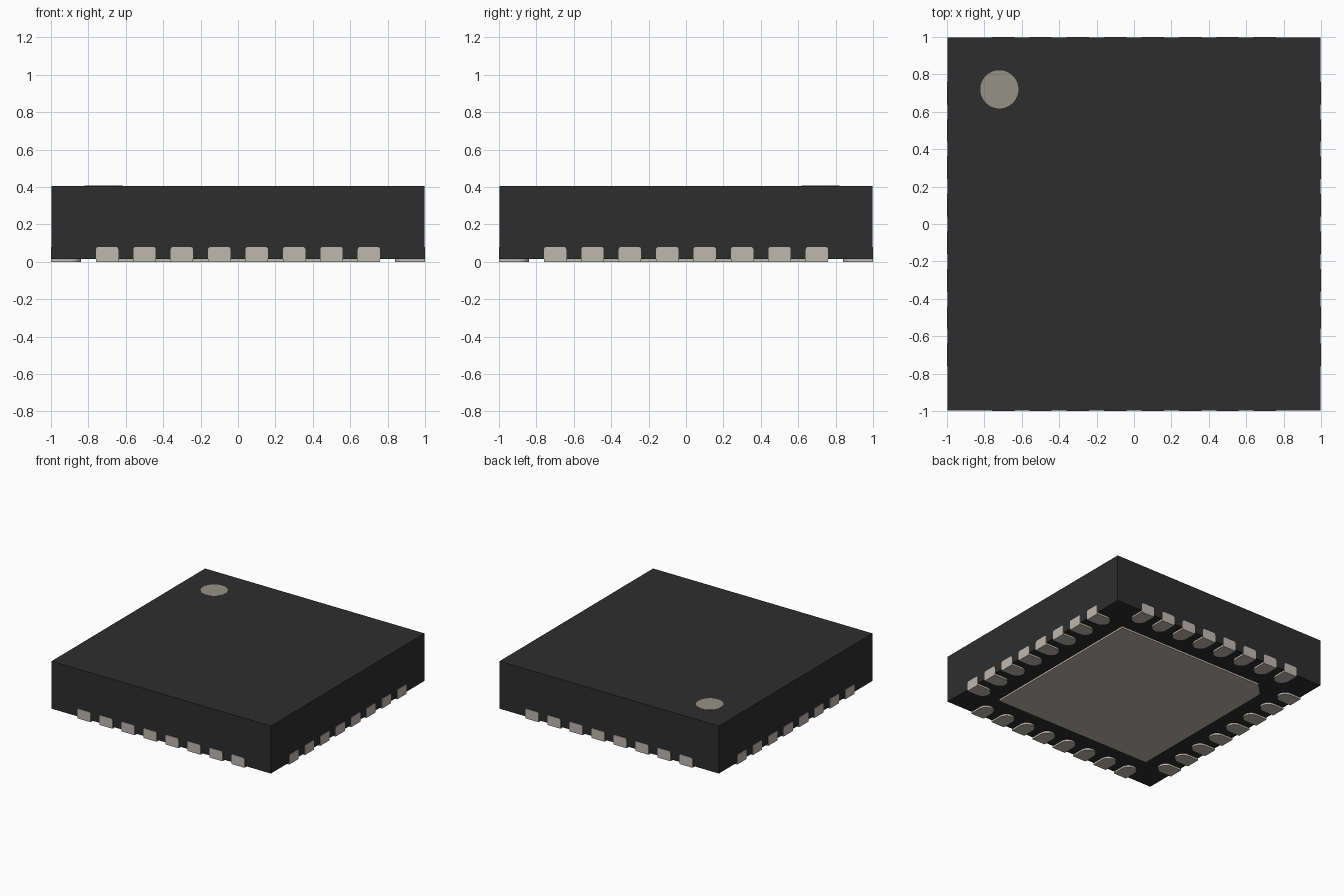
import bpy, bmesh, math
from mathutils import Matrix

cube = bpy.data.objects.get("Cube")
if cube:
    bpy.data.objects.remove(cube, do_unlink=True)


def material(name, rgb):
    m = bpy.data.materials.new(name)
    m.use_nodes = True
    m.diffuse_color = (*rgb, 1)
    bsdf = next(n for n in m.node_tree.nodes if n.type == 'BSDF_PRINCIPLED')
    bsdf.inputs["Base Color"].default_value = (*rgb, 1)
    return m


BLACK = material("black plastic", (0.027, 0.027, 0.027))
METAL = material("tinned metal", (0.52, 0.48, 0.42))
MARK = material("grey marking", (0.30, 0.285, 0.235))


def prism(bm, outline, z0, z1):
    """Extrude a flat xy outline from z0 up to z1."""
    face = bm.faces.new([bm.verts.new((x, y, z0)) for x, y in outline])
    res = bmesh.ops.extrude_face_region(bm, geom=[face])
    top = [v for v in res["geom"] if isinstance(v, bmesh.types.BMVert)]
    bmesh.ops.translate(bm, verts=top, vec=(0, 0, z1 - z0))


def finish(name, bm, mat):
    bmesh.ops.recalc_face_normals(bm, faces=bm.faces[:])
    mesh = bpy.data.meshes.new(name)
    bm.to_mesh(mesh)
    bm.free()
    mesh.materials.append(mat)
    ob = bpy.data.objects.new(name, mesh)
    bpy.context.collection.objects.link(ob)
    return ob


def arc(cx, cy, r, a0, a1, n):
    return [(cx + r * math.cos(math.radians(a0 + (a1 - a0) * i / n)),
             cy + r * math.sin(math.radians(a0 + (a1 - a0) * i / n))) for i in range(n + 1)]


# Package body
H, BASE, EDGE = 0.405, 0.015, 0.997
bm = bmesh.new()
prism(bm, [(-EDGE, -EDGE), (EDGE, -EDGE), (EDGE, EDGE), (-EDGE, EDGE)], BASE, H)
finish("package_body", bm, BLACK)

# First-pin marker disc on the top
bm = bmesh.new()
prism(bm, arc(-0.72, 0.72, 0.102, 0, 352.5, 47), H - 0.003, H + 0.002)
finish("pin_one_marker", bm, MARK)

# Central pad underneath, one corner cut to point at the first pin
P, C = 0.72, 0.1
bm = bmesh.new()
prism(bm, [(-P, -P), (P, -P), (P, P), (-P + C, P), (-P, P - C)], 0, BASE + 0.005)
finish("thermal_pad", bm, METAL)

# Contacts: a round-ended land below and a rounded plate on the side wall
W, R = 0.06, 0.015


def contact(bm, x):
    land = [(x - W, -1), (x + W, -1)] + arc(x, -0.84 - W, W, 0, 180, 12)
    prism(bm, land, 0, BASE + 0.005)
    plate = [(x - W, 0), (x + W, 0)]
    plate += arc(x + W - R, 0.08 - R, R, 0, 90, 4) + arc(x - W + R, 0.08 - R, R, 90, 180, 4)
    side = bmesh.new()
    prism(side, plate, 0, 0.02)
    # Stand the plate upright against the front wall
    side.transform(Matrix.Translation((0, -0.98, 0)) @ Matrix.Rotation(math.pi / 2, 4, 'X'))
    tmp = bpy.data.meshes.new("tmp")
    side.to_mesh(tmp)
    side.free()
    bm.from_mesh(tmp)
    bpy.data.meshes.remove(tmp)


for k, name in enumerate(["front", "left", "back", "right"]):
    bm = bmesh.new()
    for i in range(8):
        contact(bm, -0.7 + 0.2 * i)
    bm.transform(Matrix.Rotation(k * math.pi / 2, 4, 'Z'))
    finish(name + "_contacts", bm, METAL)
